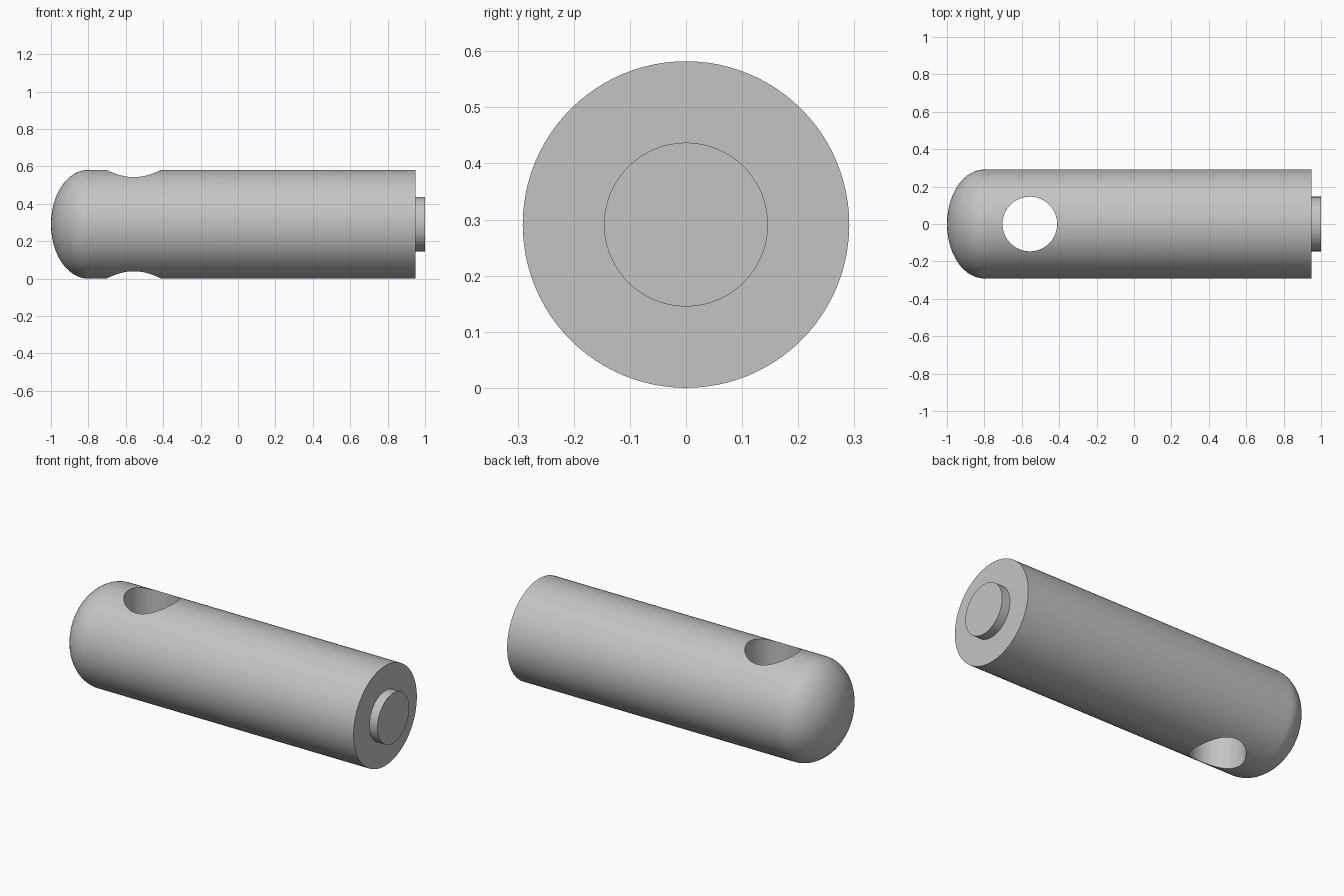
import bpy, bmesh, math
from mathutils import Matrix, Vector

cube = bpy.data.objects.get("Cube")
if cube:
    bpy.data.objects.remove(cube, do_unlink=True)

RADIUS = 0.291
PIN_RADIUS = 0.146
DOME_START, BODY_END = -0.8, 0.948
HOLE_X = -0.557
SEGMENTS = 96

grey = bpy.data.materials.new("light grey")
grey.use_nodes = True
grey.diffuse_color = (0.55, 0.55, 0.55, 1)
grey.node_tree.nodes["Principled BSDF"].inputs["Base Color"].default_value = grey.diffuse_color


def finish(name, bm):
    mesh = bpy.data.meshes.new(name)
    bmesh.ops.recalc_face_normals(bm, faces=bm.faces)
    bm.to_mesh(mesh)
    bm.free()
    mesh.materials.append(grey)
    obj = bpy.data.objects.new(name, mesh)
    bpy.context.collection.objects.link(obj)
    return obj


def lathe(name, profile):
    """Revolve (x, radius) points around the long axis."""
    bm = bmesh.new()
    verts = [bm.verts.new((x, 0, RADIUS + r)) for x, r in profile]
    edges = [bm.edges.new(pair) for pair in zip(verts, verts[1:])]
    bmesh.ops.spin(bm, geom=verts + edges, cent=(0, 0, RADIUS), axis=(1, 0, 0),
                   angle=math.tau, steps=SEGMENTS)
    bmesh.ops.remove_doubles(bm, verts=bm.verts, dist=1e-5)
    return finish(name, bm)


# Rod: elliptical dome, straight barrel and stepped end pin in one profile
profile = []
for i in range(25):
    a = math.pi / 2 * i / 24
    profile.append((DOME_START - (1 + DOME_START) * math.cos(a), RADIUS * math.sin(a)))
profile += [(BODY_END, RADIUS), (BODY_END, PIN_RADIUS), (1, PIN_RADIUS), (1, 0)]
rod = lathe("rod", profile)

# Vertical through hole near the domed end
bm = bmesh.new()
bmesh.ops.create_cone(bm, cap_ends=True, segments=SEGMENTS, radius1=PIN_RADIUS,
                      radius2=PIN_RADIUS, depth=1,
                      matrix=Matrix.Translation(Vector((HOLE_X, 0, RADIUS))))
cutter = finish("hole_cutter", bm)
cut = rod.modifiers.new("hole", "BOOLEAN")
cut.operation = "DIFFERENCE"
cut.solver = "EXACT"
cut.object = cutter

# Apply the cut, then smooth round surfaces while keeping crisp rims
bpy.ops.object.select_all(action="DESELECT")
rod.select_set(True)
bpy.context.view_layer.objects.active = rod
bpy.ops.object.modifier_apply(modifier=cut.name)
bpy.data.objects.remove(cutter, do_unlink=True)
bpy.ops.object.shade_smooth_by_angle(angle=math.radians(30))
